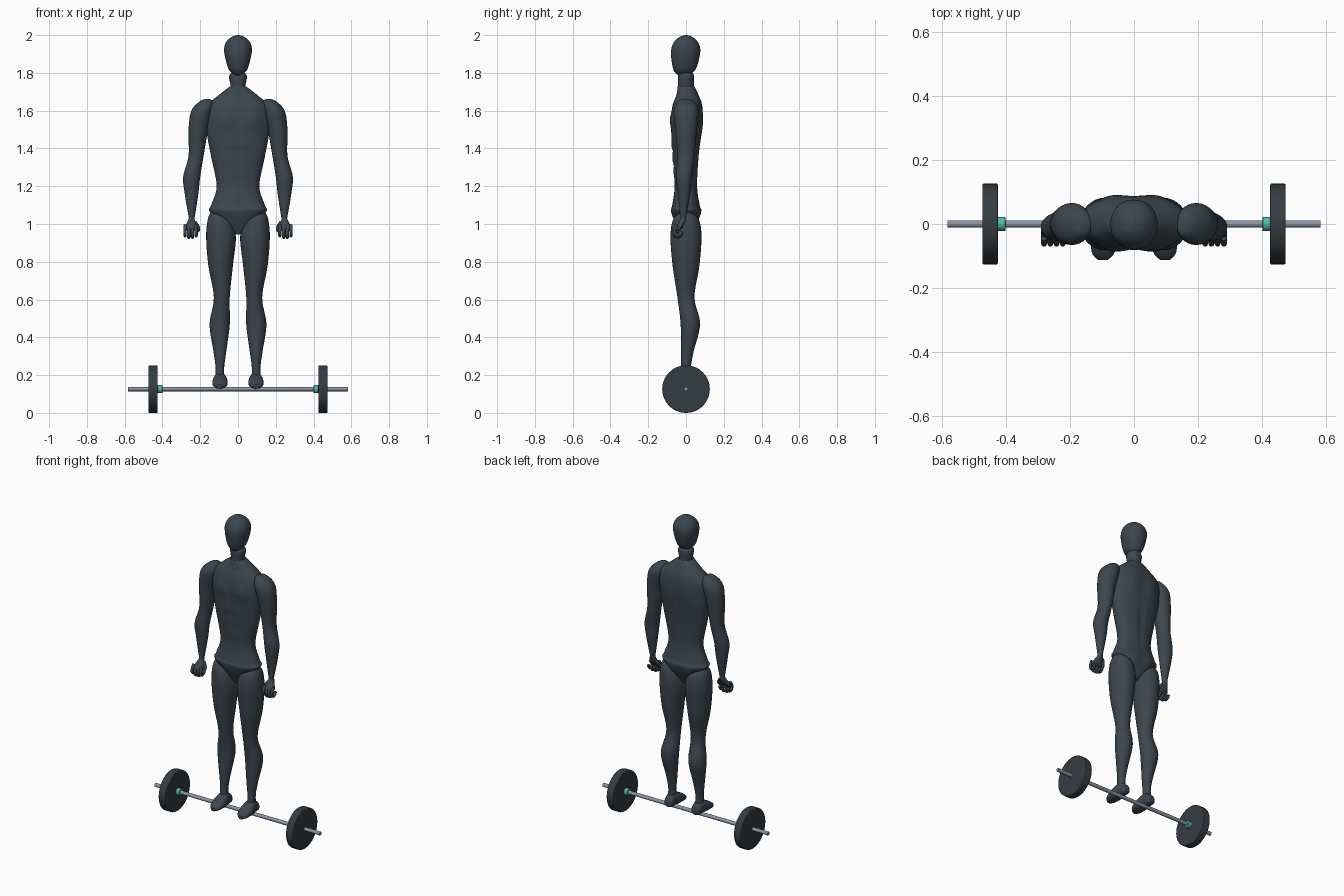
import bpy
import bmesh
import math
from mathutils import Vector

if "Cube" in bpy.data.objects:
    bpy.data.objects.remove(bpy.data.objects["Cube"], do_unlink=True)


def material(name, colour):
    mat = bpy.data.materials.new(name)
    mat.use_nodes = True
    mat.diffuse_color = (*colour, 1)
    shader = mat.node_tree.nodes["Principled BSDF"]
    shader.inputs["Base Color"].default_value = (*colour, 1)
    return mat


SKIN = material("slate body", (.045, .062, .076))
RUBBER = material("dark rubber", (.036, .047, .055))
STEEL = material("grey steel", (.26, .3, .36))
TEAL = material("teal collar", (.09, .48, .39))


def place(name, data, mirror):
    data.materials.append(SKIN)
    obj = bpy.data.objects.new(name, data)
    bpy.context.collection.objects.link(obj)
    if mirror:
        obj.modifiers.new("mirror", "MIRROR").use_axis = (True, False, False)


def blend(rows, steps=6):
    """Yield sections smoothly interpolated between the given rows."""
    padded = [rows[0], *rows, rows[-1]]
    for before, start, end, after in zip(padded, rows, rows[1:], padded[3:]):
        for step in range(steps):
            t = step / steps
            yield [
                q + t * (r - p) / 2 + t * t * (2 * p - 5 * q + 4 * r - s) / 2
                + t ** 3 * (3 * q - p - 3 * r + s) / 2
                for p, q, r, s in zip(before, start, end, after)]
    yield rows[-1]


def loft(name, rows, sides=32, roundness=2.0, along_y=False, mirror=False,
         relief=None):
    """Each row is: position on the axis, width, depth and the centre."""
    bm = bmesh.new()
    rings = []
    for position, width, depth, centre_u, centre_v in blend(rows):
        ring = []
        for k in range(sides):
            angle = math.tau * k / sides
            cos, sin = (math.copysign(abs(c) ** (2 / roundness), c)
                        for c in (math.cos(angle), math.sin(angle)))
            u = centre_u + cos * width / 2
            v = centre_v + sin * depth / 2
            point = Vector((u, position, v) if along_y else (u, v, position))
            if relief:
                point.y += sin * relief(point, sin < 0)
            ring.append(bm.verts.new(point))
        rings.append(ring)
    for low, high in zip(rings, rings[1:]):
        for k in range(sides):
            bm.faces.new((low[k - 1], low[k], high[k], high[k - 1]))
    bm.faces.new(rings[0])
    bm.faces.new(rings[-1])
    bmesh.ops.recalc_face_normals(bm, faces=bm.faces)
    for face in bm.faces:
        face.smooth = len(face.verts) == 4
    mesh = bpy.data.meshes.new(name)
    bm.to_mesh(mesh)
    bm.free()
    place(name, mesh, mirror)


def finger(name, points):
    curve = bpy.data.curves.new(name, "CURVE")
    curve.dimensions = "3D"
    curve.bevel_depth = .009
    curve.bevel_resolution = 3
    curve.use_fill_caps = True
    path = curve.splines.new("NURBS")
    path.points.add(len(points) - 1)
    for target, source in zip(path.points, points):
        target.co = (*source, 1)
    path.use_endpoint_u = True
    path.order_u = 3
    place(name, curve, True)


# Muscle relief as soft bumps: x, z, half width, half height, height
CHEST = [(.075, 1.55, .05, .04, .013), (0, 1.5, .012, .12, -.006)]
ABDOMEN = [(.032, z, .02, .023, .007) for z in (1.42, 1.345, 1.27)]
BACK = [(.075, 1.54, .04, .06, .008), (0, 1.35, .015, .2, -.008),
        (.06, 1.03, .04, .04, .008)]


def muscles(point, is_front):
    bumps = CHEST + ABDOMEN if is_front else BACK
    return sum(
        height * math.exp(-((abs(point.x) - x) / w) ** 2
                          - ((point.z - z) / h) ** 2)
        for x, z, w, h, height in bumps)


# Head and neck
loft("head", [
    (1.785, .03, .05, 0, -.015), (1.82, .1, .12, 0, -.008),
    (1.91, .146, .155, 0, -.002), (1.96, .13, .13, 0, 0),
    (1.99, .07, .07, 0, 0), (2, .01, .01, 0, 0)], roundness=2.15)
loft("neck", [
    (1.69, .11, .1, 0, .005), (1.73, .08, .085, 0, 0),
    (1.78, .096, .086, 0, 0), (1.8, .07, .07, 0, 0)])

# Torso running down into a tapered pelvis
loft("torso", [
    (.945, .03, .06, 0, 0), (1.06, .29, .156, 0, 0),
    (1.1, .284, .146, 0, 0), (1.2, .226, .12, 0, 0),
    (1.36, .286, .136, 0, 0), (1.5, .334, .164, 0, .003),
    (1.62, .326, .16, 0, .007), (1.68, .21, .12, 0, .008),
    (1.73, .08, .087, 0, 0)],
    sides=64, roundness=2.25, relief=muscles)

# Arms with rounded shoulders
loft("arms", [
    (1.03, .03, .03, .245, -.015), (1.16, .072, .064, .246, -.01),
    (1.25, .09, .084, .245, -.01), (1.36, .08, .09, .222, 0),
    (1.5, .104, .114, .21, 0), (1.6, .114, .13, .19, 0),
    (1.65, .07, .08, .166, 0), (1.663, .01, .02, .162, 0)], mirror=True)

# Hands: palms, four curled fingers each and a thumb
loft("palms", [
    (.962, .054, .02, .253, -.05), (.98, .068, .036, .25, -.04),
    (1.02, .035, .033, .246, -.017), (1.045, .026, .028, .245, -.014)],
    sides=20, roundness=2.5, mirror=True)
CURL = [(-.045, .985), (-.063, .965), (-.06, .933), (-.032, .928),
        (-.022, .952)]
for number, label in enumerate(("index", "middle", "ring", "little")):
    x = .222 + number * .0195
    lift = .008 if label in ("index", "little") else 0
    finger(label + "_fingers", [(x, y, z + lift) for y, z in CURL])
finger("thumbs", [(.228, -.015, 1.01), (.208, -.025, .985),
                  (.21, -.045, .962), (.225, -.055, .955)])

# Legs and feet
loft("legs", [
    (.17, .05, .06, .096, 0), (.24, .046, .053, .096, 0),
    (.32, .066, .066, .096, .006), (.47, .107, .103, .097, .023),
    (.61, .084, .09, .086, 0), (.78, .13, .142, .092, 0),
    (.93, .157, .164, .09, 0), (1.02, .126, .14, .098, 0),
    (1.06, .06, .07, .116, 0)], mirror=True)
loft("feet", [
    (-.112, .03, .02, .097, .14), (-.09, .07, .04, .096, .15),
    (-.04, .08, .07, .095, .163), (0, .065, .085, .095, .17),
    (.04, .055, .06, .095, .16), (.05, .03, .03, .095, .15)],
    sides=24, roundness=2.4, along_y=True, mirror=True)


# Barbell under the feet
def rod(name, x, length, radius, mat, edge):
    bpy.ops.mesh.primitive_cylinder_add(
        vertices=48, radius=radius, depth=length,
        location=(x, 0, .126), rotation=(0, math.pi / 2, 0))
    obj = bpy.context.object
    obj.name = name
    obj.data.materials.append(mat)
    bpy.ops.object.shade_smooth_by_angle(angle=math.radians(40))
    bevel = obj.modifiers.new("bevel", "BEVEL")
    bevel.width = edge
    bevel.segments = 2


rod("bar", 0, 1.164, .0115, STEEL, .001)
for label, side in (("left", 1), ("right", -1)):
    rod(label + "_plate", side * .449, .048, .126, RUBBER, .004)
    rod(label + "_collar", side * .413, .024, .022, TEAL, .002)
